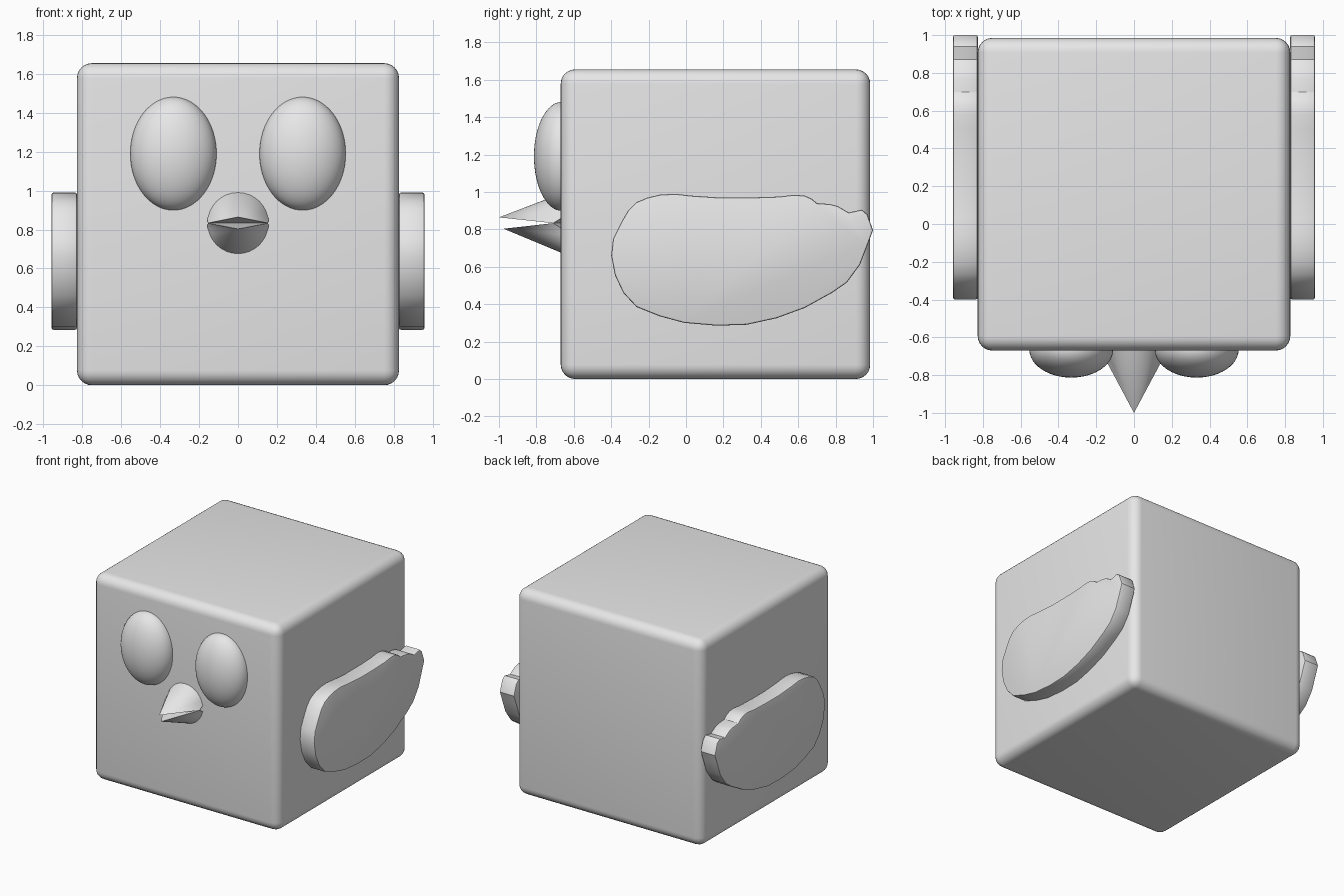
import bpy, bmesh, math
from mathutils import Matrix

if "Cube" in bpy.data.objects:
    bpy.data.objects.remove(bpy.data.objects["Cube"], do_unlink=True)

# One flat colour for the whole model
grey = bpy.data.materials.new("light_grey")
grey.use_nodes = True
colour = (0.8, 0.8, 0.8, 1)
grey.diffuse_color = colour
grey.node_tree.nodes["Principled BSDF"].inputs["Base Color"].default_value = colour


def finish(bm, name, angle=30):
    """Turn a bmesh into a named, smooth-shaded object."""
    bmesh.ops.recalc_face_normals(bm, faces=bm.faces[:])
    mesh = bpy.data.meshes.new(name)
    bm.to_mesh(mesh)
    bm.free()
    mesh.materials.append(grey)
    obj = bpy.data.objects.new(name, mesh)
    bpy.context.collection.objects.link(obj)
    bpy.ops.object.select_all(action="DESELECT")
    obj.select_set(True)
    bpy.context.view_layer.objects.active = obj
    bpy.ops.object.shade_smooth_by_angle(angle=math.radians(angle))
    return obj


# Rounded box body
SIZE, FRONT = 1.655, -0.67
bm = bmesh.new()
bmesh.ops.create_cube(bm, size=SIZE, matrix=Matrix.Translation((0, FRONT + SIZE / 2, SIZE / 2)))
bmesh.ops.bevel(bm, geom=bm.edges[:], offset=0.077, segments=6, profile=0.5, affect="EDGES")
finish(bm, "body")


# Egg-shaped eyes, half sunk in the front
def make_eye(name, side):
    bm = bmesh.new()
    place = Matrix.Translation((0.332 * side, -0.665, 1.19))
    bmesh.ops.create_uvsphere(bm, u_segments=48, v_segments=32, radius=1,
                              matrix=place @ Matrix.Diagonal((0.222, 0.148, 0.291, 1)))
    finish(bm, name)


# Half cone for each side of the open beak
def make_beak(name, sign, tip):
    bm = bmesh.new()
    radius, mid, steps = 0.161, 0.833, 16
    apex = bm.verts.new(tip)
    rim = []
    for i in range(steps + 1):
        a = math.pi * i / steps
        corner = i in (0, steps)
        y = FRONT - 0.04 if corner else FRONT + 0.01
        r = radius - 0.006 if corner else radius
        rim.append(bm.verts.new((r * math.cos(a), y, mid + sign * r * math.sin(a))))
    for a, b in zip(rim, rim[1:]):
        bm.faces.new((apex, a, b))
    bm.faces.new((apex, rim[-1], rim[0]))
    back = bm.verts.new((0, FRONT + 0.01, mid))
    for a, b in zip(rim, rim[1:] + rim[:1]):
        bm.faces.new((back, b, a))
    finish(bm, name)


# Wing outline as (y, z) points
WING = [(-.4, .66), (-.39, .75), (-.345, .84), (-.31, .9), (-.265, .945),
        (-.205, .97), (-.14, .985), (-.06, .99), (.03, .98), (.18, .97),
        (.34, .97), (.5, .975), (.58, .985), (.635, .98), (.67, .965),
        (.7, .94), (.77, .935), (.81, .925), (.87, .89), (.94, .905),
        (.97, .88), (1, .795), (.97, .715), (.93, .61), (.86, .515),
        (.78, .46), (.635, .38), (.485, .325), (.325, .29), (.165, .285),
        (-.01, .3), (-.14, .335), (-.265, .385), (-.335, .46), (-.38, .555)]


# Flat wing slab with slightly softened rims
def make_wing(name, side):
    inner, outer = 0.827 * side, 0.958 * side
    bm = bmesh.new()
    near = [bm.verts.new((inner, y, z)) for y, z in WING]
    far = [bm.verts.new((outer, y, z)) for y, z in WING]
    caps = [bm.faces.new(near), bm.faces.new(far)]
    for i in range(len(WING)):
        bm.faces.new((near[i - 1], near[i], far[i], far[i - 1]))
    bmesh.ops.recalc_face_normals(bm, faces=bm.faces[:])
    rims = [e for cap in caps for e in cap.edges]
    bmesh.ops.bevel(bm, geom=rims, offset=0.01, segments=2, profile=0.5, affect="EDGES")
    finish(bm, name)


for label, side in (("left", 1), ("right", -1)):
    make_eye(label + "_eye", side)
    make_wing(label + "_wing", side)

make_beak("upper_beak", 1, (0, -1.0, 0.864))
make_beak("lower_beak", -1, (0, -0.975, 0.803))
